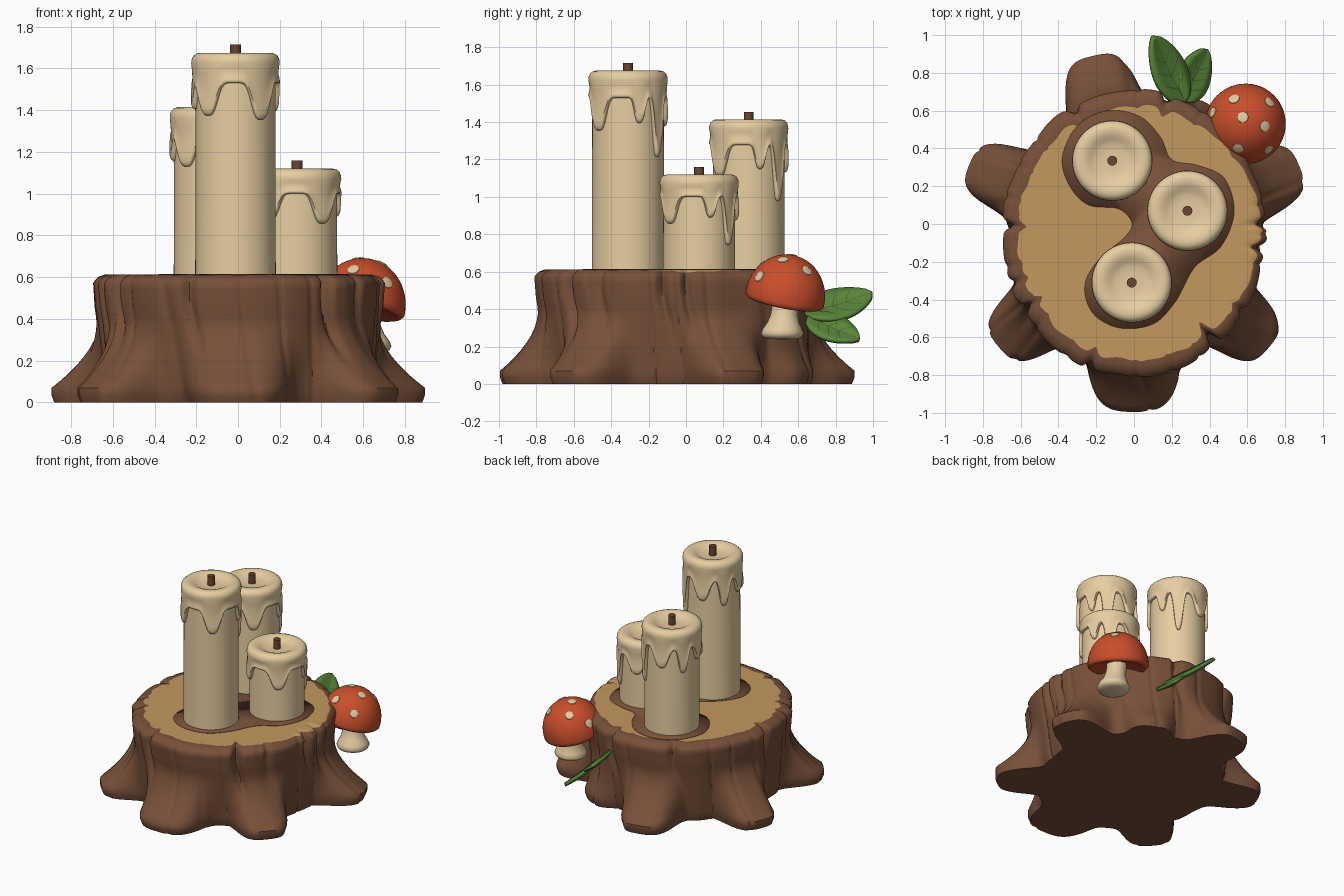
import bpy, math
from math import sin, cos, pi, exp, radians
from mathutils import Vector, Matrix

if "Cube" in bpy.data.objects:
    bpy.data.objects.remove(bpy.data.objects["Cube"])


def mat(name, hexa):
    m = bpy.data.materials.new(name)
    c = [int(hexa[i:i + 2], 16) / 255 for i in (0, 2, 4)]
    m.diffuse_color = [((v + .055) / 1.055) ** 2.4 if v > .04 else v / 12.92 for v in c] + [1]
    m.use_nodes = True
    m.node_tree.nodes["Principled BSDF"].inputs["Base Color"].default_value = m.diffuse_color
    return m


BARK, WOOD = mat("bark brown", "775039"), mat("cut wood tan", "C3995F")
WAX, RED = mat("candle wax", "E8CFA2"), mat("cap red", "CA4E2C")
CREAM, GREEN = mat("mushroom cream", "E3CCA2"), mat("leaf green", "5A873A")
VEIN, WICK = mat("vein green", "40612E"), mat("wick brown", "6A4630")


def make(name, verts, faces, mats, idx=None, angle=50):
    me = bpy.data.meshes.new(name)
    me.from_pydata([tuple(v) for v in verts], [], faces)
    for m in mats:
        me.materials.append(m)
    if idx:
        me.polygons.foreach_set("material_index", idx)
    me.shade_smooth()
    me.set_sharp_from_angle(angle=radians(angle))
    ob = bpy.data.objects.new(name, me)
    bpy.context.collection.objects.link(ob)
    return ob


def loft(name, top, rings, bottom, mats, band=lambda i: 0, angle=50, mx=Matrix()):
    """Skin rings of equal length, listed from the top down, closed by end points."""
    n = len(rings[0])
    verts = [Vector(top)] + [Vector(p) for r in rings for p in r] + [Vector(bottom)]
    faces, idx = [], []
    for j in range(n):
        k = (j + 1) % n
        faces.append((0, 1 + j, 1 + k))
        idx.append(band(0))
        for i in range(len(rings) - 1):
            a, b = 1 + i * n, 1 + (i + 1) * n
            faces.append((a + j, b + j, b + k, a + k))
            idx.append(band(i + 1))
        a = 1 + (len(rings) - 1) * n
        faces.append((len(verts) - 1, a + k, a + j))
        idx.append(band(len(rings)))
    return make(name, [mx @ v for v in verts], faces, mats, idx, angle)


def ring(n, r, z, cx=0, cy=0):
    return [(cx + r * cos(2 * pi * j / n), cy + r * sin(2 * pi * j / n), z) for j in range(n)]


def adiff(a, b):
    return (a - b + pi) % (2 * pi) - pi


# ---- stump: trunk with flared roots, cracks and a cut top
ROOTS = [(-90, .945, .3), (-40, .935, .24), (22, .945, .24), (62, .79, .22),
         (103, .965, .24), (157, .945, .23), (220, .935, .24)]
CRACKS = [(-51, .08), (-4, .05), (7, .045), (179, .05), (-143, .05), (-106, .045), (79, .045),
          (-33, .03), (118, .04), (205, .03)]


def trunk(a, z):
    rim = 1 / math.hypot(cos(a) / .7, sin(a) / .762)
    low = min(1, max(0, (.45 - z) / .45))
    body = rim * (1 - .02 * min(1, (.6 - z) / .2) - .07 * low) + .005 * sin(9 * a + 1) + .003 * sin(17 * a + 4 * z)
    f = min(1, max(0, (.40 - z) / .33)) ** 1.6
    r = body
    for deg, tip, w in ROOTS:
        d = adiff(a, radians(deg))
        r = max(r, body + (tip - body) * f * exp(-(d / (w * (1 + .5 * z))) ** 4))
    for deg, depth in CRACKS:
        d = adiff(a, radians(deg) + .05 * sin(9 * z))
        r -= depth * exp(-(d / .034) ** 2) * min(1, max(0, (z - .15) / .4))
    return r - .01 * max(0, sin(19 * a + 2 * sin(5 * a) + 3 * z)) ** 10


def wood_edge(a):
    d = adiff(a, .1)
    return .885 + .08 * exp(-(d / .75) ** 2) + .008 * sin(11 * a) * cos(5 * a) + .005 * sin(27 * a)


N, TOP = 360, .612
ANG = [2 * pi * j / N for j in range(N)]


def stump_ring(radius, height):
    return [(radius(a) * cos(a), radius(a) * sin(a) - .05, height(a)) for a in ANG]


def cap_ring(u):
    drop = lambda a: TOP - .04 * max(0, (u(a) - .92) / .08) ** 2.2
    return stump_ring(lambda a: trunk(a, .575) * u(a), drop)


rings = [cap_ring(lambda a, k=k: wood_edge(a) * k) for k in (.3, .6, .85, .95, 1)]
rings += [cap_ring(lambda a, k=k: wood_edge(a) + (1 - wood_edge(a)) * k) for k in (.35, .7, .9, 1)]
rings += [stump_ring(lambda a, z=z: trunk(a, z), lambda a, z=z: z)
          for z in (.54, .5, .46, .42, .38, .34, .3, .26, .22, .18, .14, .1, .07, .035)]
rings.append(stump_ring(lambda a: trunk(a, 0) * .985, lambda a: 0))
loft("stump", (0, -.05, TOP), rings, (0, -.05, 0), [BARK, WOOD], lambda i: int(i < 5))

# ---- dark patch around the candles, a thin plate with a splined outline
P = [(-.38, .35), (-.34, .2), (-.24, .1), (-.08, .08), (-.01, .0), (-.06, -.08), (-.18, -.18),
     (-.26, -.32), (-.22, -.47), (-.08, -.55), (.1, -.53), (.22, -.41), (.32, -.23), (.46, -.12),
     (.53, .06), (.48, .24), (.34, .31), (.2, .34), (.14, .46), (.03, .57), (-.14, .6), (-.3, .52)]
out = []
for i in range(len(P)):
    a, b, c, d = (Vector(P[(i + k) % len(P)]) for k in (-1, 0, 1, 2))
    for s in range(6):
        t = s / 6
        q = (2 * b + (c - a) * t + (2 * a - 5 * b + 4 * c - d) * t * t + (3 * b - a - 3 * c + d) * t ** 3) / 2
        out.append((q.x, q.y, TOP + .001))
patch = make("dark_wood_patch", out, [tuple(range(len(out)))], [BARK])
sol = patch.modifiers.new("thickness", "SOLIDIFY")
sol.thickness, sol.offset = .003, 0

# ---- candles: dished top, dripping wax shell, plain shaft and wick
DRIPS = [(-132, .30, .32), (-52, .32, .31), (18, .28, .17), (52, .46, .19),
         (103, .30, .3), (148, .34, .2), (188, .27, .22)]


def candle(name, x, y, top, scale):
    n = 160

    def depth(a):
        best = .145
        for deg, dp, w in DRIPS:
            best = max(best, .145 + (dp - .145) * exp(-abs(adiff(a, radians(deg)) / w) ** 3.2))
        return best * scale

    rows = [ring(n, r, top - d, x, y) for r, d in
            ((.05, .03), (.085, .028), (.11, .019), (.13, .008), (.15, .002), (.172, 0), (.19, .005),
             (.203, .016), (.21, .032), (.212, .05))]
    for k, r in ((.2, .208), (.4, .206), (.6, .207), (.78, .211), (.9, .213), (.97, .208), (1, .2), (1.0, .191)):
        rows.append([(x + r * cos(a), y + r * sin(a), top - .05 - (depth(a) - .05) * k)
                     for a in (2 * pi * j / n for j in range(n))])
    rows.append(ring(n, .193, .6, x, y))
    loft(name, (x, y, top - .03), rows, (x, y, .6), [WAX], angle=60)
    loft(name + "_wick", (x, y, top + .04), [ring(16, .026, top + .04, x, y), ring(16, .026, top - .06, x, y)],
         (x, y, top - .06), [WICK])


candle("tall_candle", -.012, -.31, 1.675, 1)
candle("middle_candle", -.115, .335, 1.415, .95)
candle("short_candle", .283, .07, 1.12, .82)

# ---- mushroom: tilted cap, spots and flared stem
tilt = Vector((0, 0, 1)).rotation_difference(Vector((.17, .19, 1))).to_matrix().to_4x4()
mx = Matrix.Translation((.59, .53, .465)) @ tilt
CAP = Vector((.213, .213, .228))
rows = [ring(48, CAP.x * sin(p * pi / 24), CAP.z * cos(p * pi / 24)) for p in range(1, 13)]
rows += [ring(48, r, z) for r, z in ((.212, -.018), (.2, -.03), (.18, -.03), (.12, -.005))]
loft("mushroom_cap", (0, 0, CAP.z), rows, (0, 0, 0), [RED], mx=mx)

SPOTS = [(-.42, .47), (.47, .4), (-.24, -.03), (.32, -.24), (-.3, -.74), (.5, -.74), (-.9, .2)]
for i, (sx, sy) in enumerate(SPOTS):
    c = Vector((sx, sy, math.sqrt(max(.03, 1 - sx * sx - sy * sy)))).normalized()
    u = c.orthogonal().normalized()
    v = c.cross(u)
    on = lambda d, s: Vector([e * f * s for e, f in zip(d.normalized(), CAP)])
    rows = [[on(c + (u * cos(k * pi / 10) + v * sin(k * pi / 10)) * r, s) for k in range(20)]
            for r, s in ((.08, 1.02), (.13, 1.015), (.145, .985))]
    loft(f"cap_spot_{i + 1}", on(c, 1.022), rows, on(c, .98), [CREAM], mx=mx)

STEM = [(.07, .5, .6, .53), (.07, .42, .605, .53), (.073, .37, .61, .525), (.085, .33, .615, .52),
        (.105, .295, .62, .515), (.115, .27, .62, .515), (.105, .25, .62, .515), (.08, .24, .62, .515)]
loft("mushroom_stem", (.6, .53, .5), [ring(32, *s) for s in STEM], (.62, .515, .238), [CREAM])


# ---- leaves: pointed, folded blades in one tilted plane, with thin veins
def leaf(name, base, tip, half):
    base, tip = Vector(base), Vector(tip)
    axis = tip - base
    nrm = Vector((.66, .08, .75))
    side = nrm.cross(axis).normalized()
    width = lambda t: half * sin(pi * min(1, max(0, t)) ** .85) ** .65 + .004

    def at(t, s, lift=0):
        w = width(t)
        return base + axis * t + side * w * s + nrm * (.15 * w * abs(s) - .015 * sin(pi * t) + lift)

    n, S = 20, (-1, -.6, -.25, 0, .25, .6, 1)
    verts = [at(i / n, s) for i in range(n + 1) for s in S]
    faces = [(i * 7 + j, i * 7 + 7 + j, i * 7 + 8 + j, i * 7 + 1 + j) for i in range(n) for j in range(6)]
    ob = make(name, verts, faces, [GREEN])
    m = ob.modifiers.new("thickness", "SOLIDIFY")
    m.thickness, m.offset = .022, 0
    lines = [((.02, 0), (.94, 0))] + [((t, 0), (t + .16, s)) for t in (.2, .4, .6) for s in (-.75, .75)]
    verts, faces = [], []
    for (t0, s0), (t1, s1) in lines:
        for k in range(9):
            t, s = t0 + (t1 - t0) * k / 8, s0 + (s1 - s0) * k / 8
            p = at(t, s, .014)
            off = (side if s1 == 0 else axis.normalized()) * .004 * (1 - .6 * k / 8)
            verts += [p - off, p + off]
            if k:
                b = len(verts)
                faces.append((b - 4, b - 2, b - 1, b - 3))
    make(name + "_veins", verts, faces, [VEIN])


leaf("upper_leaf", (.265, .64, .37), (.10, .995, .485), .112)
leaf("lower_leaf", (.265, .65, .36), (.385, .925, .235), .1)
